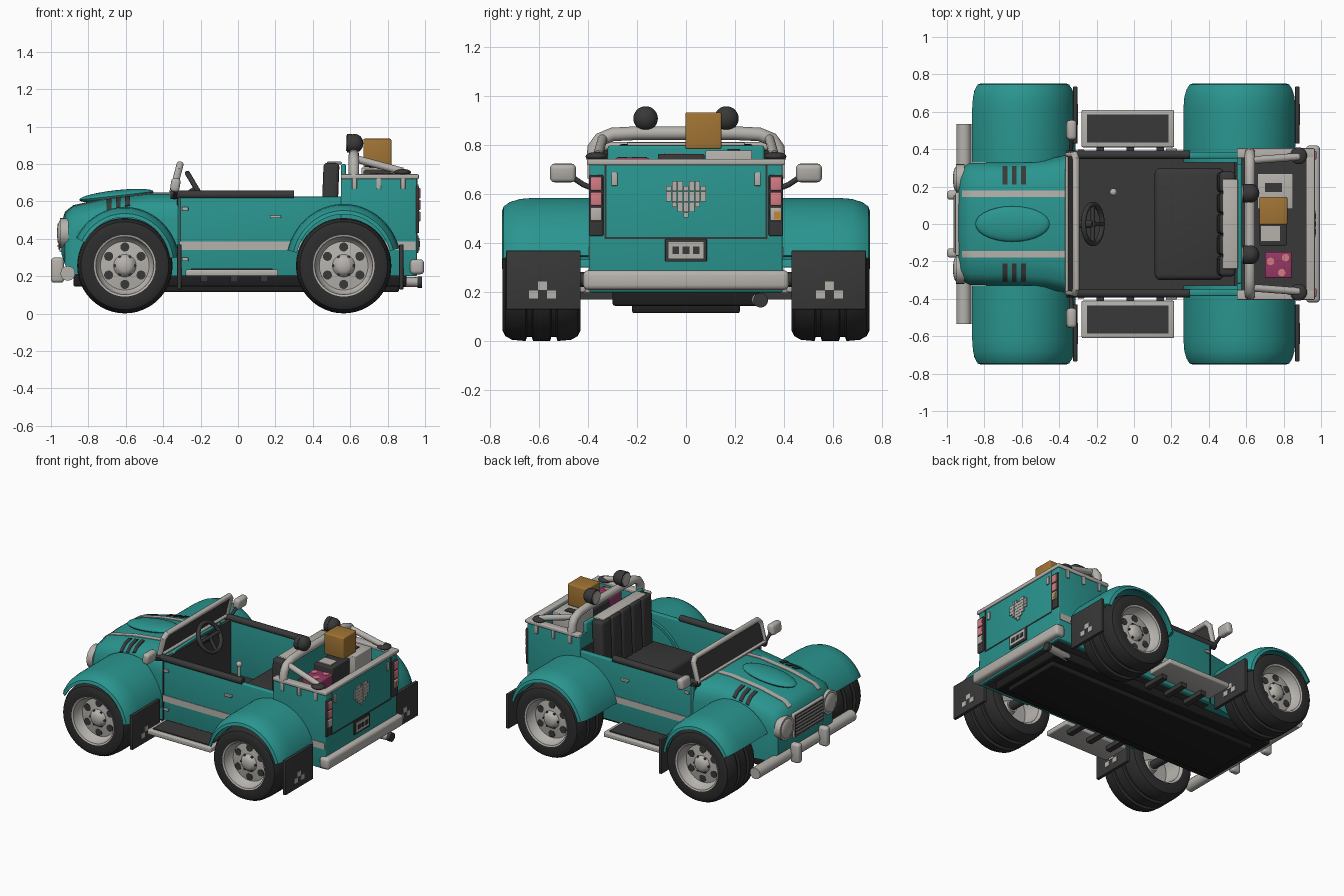
import bpy, bmesh, math
from mathutils import Matrix, Vector

cube = bpy.data.objects.get("Cube")
if cube:
    bpy.data.objects.remove(cube, do_unlink=True)


def material(name, r, g, b):
    mat = bpy.data.materials.new(name)
    mat.use_nodes = True
    mat.diffuse_color = (r, g, b, 1)
    node = next(n for n in mat.node_tree.nodes if n.type == 'BSDF_PRINCIPLED')
    node.inputs["Base Color"].default_value = (r, g, b, 1)
    node.inputs["Roughness"].default_value = 0.6
    return mat


teal = material("teal_paint", .023, .3, .275)
light = material("light_grey", .47, .45, .42)
dark = material("dark_grey", .04, .04, .04)
rubber = material("tyre_black", .026, .026, .026)
under = material("underside_black", .013, .013, .013)
brown = material("cardboard_brown", .36, .175, .035)
pink = material("tail_light_pink", .66, .2, .23)
magenta = material("magenta", .3, .04, .125)
orange = material("indicator_orange", .55, .25, .03)


def finish(bm, name, mat, smooth=True):
    bmesh.ops.recalc_face_normals(bm, faces=bm.faces[:])
    mesh = bpy.data.meshes.new(name)
    bm.to_mesh(mesh)
    bm.free()
    return place(mesh, name, mat, smooth)


def place(mesh, name, mat, smooth=True):
    mesh.materials.clear()
    mesh.materials.append(mat)
    for poly in mesh.polygons:
        poly.use_smooth = smooth
    if smooth:
        mesh.set_sharp_from_angle(angle=math.radians(35))
    obj = bpy.data.objects.new(name, mesh)
    bpy.context.scene.collection.objects.link(obj)
    return obj


def box(name, mat, x, y, z, bevel=0, tilt=0):
    bm = bmesh.new()
    size = [b - a for a, b in (x, y, z)]
    centre = Vector([(a + b) / 2 for a, b in (x, y, z)])
    bmesh.ops.create_cube(bm, size=1)
    bmesh.ops.scale(bm, vec=size, verts=bm.verts[:])
    if bevel:
        bmesh.ops.bevel(bm, geom=bm.edges[:], offset=bevel, segments=3, profile=.5, affect='EDGES')
    bm.transform(Matrix.Translation(centre) @ Matrix.Rotation(tilt, 4, 'Y'))
    return finish(bm, name, mat)


def pair(name, mat, x, y, z, bevel=0, tilt=0):
    for s in (-1, 1):
        box(f"{name}_{SIDE[s]}", mat, x, sorted((s * y[0], s * y[1])), z, bevel, tilt)


def ball(name, mat, centre, scale, tilt=0):
    bm = bmesh.new()
    bmesh.ops.create_uvsphere(bm, u_segments=28, v_segments=14, radius=1)
    bm.transform(Matrix.Translation(centre) @ Matrix.Rotation(tilt, 4, 'Y') @ Matrix.Diagonal((*scale, 1)))
    return finish(bm, name, mat)


def disc(name, mat, centre, radius, depth, axis='X', top=None):
    bm = bmesh.new()
    bmesh.ops.create_cone(bm, cap_ends=True, segments=28, radius1=radius, radius2=top or radius, depth=depth)
    turn = {'X': Matrix.Rotation(-math.pi / 2, 4, 'Y'), 'Y': Matrix.Rotation(math.pi / 2, 4, 'X')}
    bm.transform(Matrix.Translation(centre) @ turn.get(axis, Matrix()))
    return finish(bm, name, mat)


def tube(name, mat, points, radius, cyclic=False):
    curve = bpy.data.curves.new(name, 'CURVE')
    curve.dimensions = '3D'
    curve.bevel_depth, curve.bevel_resolution, curve.use_fill_caps = radius, 4, True
    spline = curve.splines.new('POLY')
    spline.points.add(len(points) - 1)
    for p, co in zip(spline.points, points):
        p.co = (*co, 1)
    spline.use_cyclic_u = cyclic
    helper = bpy.data.objects.new(name + "_path", curve)
    mesh = bpy.data.meshes.new_from_object(helper)
    bpy.data.objects.remove(helper)
    return place(mesh, name, mat)


def skin(name, mat, rings, wrap, closed, caps=False):
    """Joins rings of points into one surface."""
    bm = bmesh.new()
    rows = [[bm.verts.new(p) for p in ring] for ring in rings]
    n = len(rows[0])
    for i in range(len(rows) if wrap else len(rows) - 1):
        a, b = rows[i], rows[(i + 1) % len(rows)]
        for j in range(n if closed else n - 1):
            k = (j + 1) % n
            bm.faces.new((a[j], a[k], b[k], b[j]))
    if caps:
        bm.faces.new(rows[0])
        bm.faces.new(rows[-1])
    bmesh.ops.remove_doubles(bm, verts=bm.verts[:], dist=.0005)
    return finish(bm, name, mat)


def lathe(name, mat, profile, cx, cz, cy=0, side=1, arc=None, stretch=1):
    steps = 48
    start, end = arc or (0, 360)
    angles = [math.radians(start + (end - start) * i / steps) for i in range(steps + bool(arc))]
    rings = [[(cx + stretch * r * math.cos(a), side * (cy + y), cz + r * math.sin(a))
              for y, r in profile] for a in angles]
    return skin(name, mat, rings, not arc, bool(arc), bool(arc))


SIDE = {-1: "front_side", 1: "back_side"}

# Hood: lofted sections of station, half width, top, bottom
STATIONS = [(-.945, .25, .48, .32), (-.925, .3, .545, .26), (-.88, .325, .58, .21),
            (-.7, .33, .62, .2), (-.47, .345, .648, .2), (-.31, .38, .645, .2)]
SHOULDER = [(.14, .008), (.06, .03), (.03, .055), (.012, .085), (0, .14)]


def blend(t, rows):
    for a, b in zip(rows, rows[1:]):
        if t <= b[0]:
            f = max(0, (t - a[0]) / (b[0] - a[0]))
            return [p + (q - p) * f for p, q in zip(a, b)]
    return rows[-1]


def hood_z(x, y):
    _, w, top, _ = blend(x, STATIONS)
    return top - blend(abs(y), [(0, 0)] + [(w - inset, drop) for inset, drop in SHOULDER])[1]


def hood_patch(name, mat, x, y, lift):
    rings = []
    for i in range(25):
        px = x[0] + (x[1] - x[0]) * i / 24
        ys = [y[0] + (y[1] - y[0]) * j / 6 for j in range(7)]
        rings.append([(px, v, hood_z(px, v) + lift) for v in ys] + [(px, v, hood_z(px, v) - lift) for v in ys[::-1]])
    skin(name, mat, rings, False, True, True)


rings = []
for x, w, top, low in STATIONS:
    half = [(w - inset, top - drop) for inset, drop in SHOULDER] + [(w, low)]
    rings.append([(x, -y, z) for y, z in half[::-1]] + [(x, 0, top)] + [(x, y, z) for y, z in half])
skin("hood", teal, rings, False, True, True)
ball("hood_bulge", teal, (-.65, 0, .63), (.2, .095, .03), -.11)
for s in SIDE:
    hood_patch("hood_stripe_" + SIDE[s], light, (-.92, -.36), sorted((s * .145, s * .18)), .004)
    for i in range(3):
        x = -.69 + i * .05
        hood_patch(f"hood_vent_{i}_{SIDE[s]}", dark, (x - .013, x + .013), sorted((s * .21, s * .31)), .006)

# Nose: grille, headlights and bumper
box("grille_frame", light, (-.955, -.93), (-.17, .17), (.33, .5), .008)
box("grille_back", dark, (-.959, -.94), (-.155, .155), (.343, .487))
for i in range(6):
    z = .357 + i * .023
    box(f"grille_slat_{i}", light, (-.966, -.95), (-.15, .15), (z, z + .009))
for s in SIDE:
    disc("headlight_ring_" + SIDE[s], light, (-.93, s * .24, .43), .08, .045)
    ball("headlight_lens_" + SIDE[s], light, (-.95, s * .24, .43), (.018, .066, .066))
tube("front_bumper", light, [(-.91, -.535, .215), (-.91, .535, .215)], .04)
pair("bumper_guard", light, (-1, -.93), (.13, .18), (.165, .3), .018)

# Cabin tub
pair("cabin_wall", teal, (-.32, .57), (.35, .385), (.2, .625), .008)
box("cabin_floor", dark, (-.32, .56), (-.36, .36), (.2, .26))
box("firewall", dark, (-.325, -.3), (-.355, .355), (.2, .63))
pair("body_stripe", light, (-.31, .55), (.38, .389), (.34, .385))
pair("door_seam", dark, (-.313, -.305), (.38, .388), (.2, .62))
pair("door_handle", light, (.17, .23), (.385, .403), (.51, .525), .004)
for z in (.28, .55):
    pair(f"door_hinge_{z:.1f}", light, (-.3, -.265), (.385, .398), (z, z + .02), .004)
for s in SIDE:
    tube("padded_rail_" + SIDE[s], dark, [(-.36, s * .37, .635), (.3, s * .37, .635)], .023)

# Seat, gear lever and steering wheel
box("seat_cushion", dark, (.11, .48), (-.3, .3), (.26, .47), .03)
for i in range(5):
    y = -.28 + i * .112
    box(f"seat_back_pad_{i}", dark, (.45, .535), (y, y + .112), (.42, .805), .02, .04)
box("seat_back_cap", light, (.475, .555), (-.24, .24), (.798, .812), .005)
tube("gear_lever", light, [(-.11, .17, .25), (-.11, .17, .43)], .01)
ball("gear_knob", light, (-.11, .17, .44), (.02, .02, .02))
ring = [math.tau * i / 32 for i in range(32)]
tube("steering_wheel", dark, [(-.22 - .05 * math.sin(a), .105 * math.cos(a), .665 + .085 * math.sin(a)) for a in ring], .014, True)
tube("steering_column", dark, [(-.215, 0, .665), (-.32, 0, .6)], .022)
tube("steering_spoke_wide", dark, [(-.22, -.1, .665), (-.22, .1, .665)], .012)
tube("steering_spoke_low", dark, [(-.22, 0, .665), (-.17, 0, .585)], .012)

# Windscreen and mirrors
frame = [(-.35, .37, .645), (-.317, .37, .77), (-.31, .345, .797)]
tube("windscreen_frame", light, frame + [(x, -y, z) for x, y, z in frame[::-1]], .019, True)
box("windscreen_glass", dark, (-.335, -.327), (-.36, .36), (.65, .795), 0, .26)
for s in SIDE:
    tube("mirror_arm_" + SIDE[s], dark, [(-.34, s * .37, .62), (-.335, s * .42, .64), (-.335, s * .48, .68)], .011)
pair("mirror", light, (-.36, -.31), (.45, .555), (.65, .725), .018, .15)

# Rear bed
pair("bed_wall", teal, (.55, .955), (.36, .395), (.2, .73), .006)
box("bed_tail", teal, (.925, .957), (-.393, .393), (.2, .73), .006)
box("bed_floor", dark, (.55, .94), (-.37, .37), (.2, .64))
box("bed_front_panel", teal, (.55, .578), (-.32, .32), (.5, .8), .012)
box("bed_front_wall", teal, (.55, .575), (-.38, .38), (.2, .73))
pair("bed_rim", light, (.55, .965), (.352, .405), (.72, .745), .006)
box("bed_rim_tail", light, (.92, .967), (-.405, .405), (.72, .745), .006)
pair("bed_stripe", light, (.55, .95), (.39, .399), (.34, .385))
for x in (.61, .74, .87):
    pair(f"rim_tab_{x}", light, (x, x + .025), (.39, .403), (.665, .73), .004)
pair("tail_tab", light, (.95, .966), (.28, .305), (.635, .69), .004)

# Tailgate details
pair("tailgate_seam", dark, (.955, .96), (.325, .332), (.42, .72))
box("tailgate_seam_low", dark, (.955, .96), (-.332, .332), (.418, .426))
pair("tail_light_housing", dark, (.95, .968), (.338, .396), (.43, .68), .005)
for i, mat in enumerate((light, pink, pink)):
    z = .492 + i * .062
    pair(f"tail_light_{i}", mat, (.96, .975), (.344, .39), (z, z + .055), .005)
box("indicator", orange, (.968, .977), (.36, .385), (.5, .53))
HEART = [" ## ## ", "#######", "#######", "#######", " ##### ", "  ###  ", "   #   "]
for row, line in enumerate(HEART):
    for col, mark in enumerate(line):
        if mark == "#":
            y, z = (col - 3) * .0235, .645 - row * .0215
            box(f"heart_pixel_{row}_{col}", light, (.955, .964), (y - .011, y + .011), (z - .01, z + .01))
box("plate_frame", dark, (.955, .965), (-.085, .085), (.325, .418), .003)
box("plate", light, (.96, .97), (-.072, .072), (.338, .405))
for i in range(3):
    y = (i - 1) * .042
    box(f"plate_mark_{i}", dark, (.968, .973), (y - .014, y + .014), (.357, .387))
box("rear_bumper", light, (.92, .995), (-.42, .42), (.21, .29), .02)

# Roll bar and spotlights
bar = [(.62, .38, .74), (.62, .375, .79), (.62, .35, .825), (.62, .3, .845), (.62, .2, .85)]
tube("roll_bar", light, bar + [(x, -y, z) for x, y, z in bar[::-1]], .028)
for s in SIDE:
    tube("roll_brace_" + SIDE[s], light, [(.62, s * .34, .83), (.88, s * .36, .76)], .02)
    ball("brace_foot_" + SIDE[s], dark, (.88, s * .365, .755), (.045, .045, .018))
    ball("spotlight_" + SIDE[s], dark, (.625, s * .165, .91), (.045, .05, .05))
    disc("spotlight_rim_" + SIDE[s], dark, (.597, s * .165, .91), .05, .03)
    disc("spotlight_lens_" + SIDE[s], light, (.581, s * .165, .91), .042, .006)

# Cargo
box("cardboard_box", brown, (.67, .82), (-.003, .145), (.785, .935), .008)
box("white_crate", light, (.66, .85), (.08, .27), (.63, .78), .005)
box("crate_mark", dark, (.7, .79), (.17, .22), (.775, .785))
box("dark_crate", dark, (.67, .815), (-.115, .075), (.63, .765), .006)
box("dark_crate_label", light, (.68, .78), (-.09, -.01), (.76, .77))
box("magenta_bag", magenta, (.7, .845), (-.29, -.15), (.63, .75), .01)
for x, y in ((.73, -.2), (.79, -.26), (.81, -.18)):
    disc(f"bag_spot_{x}", pink, (x, y, .75), .02, .005, 'Z')

# Chassis, running boards and exhaust
box("chassis", under, (-.88, .9), (-.3, .3), (.145, .215), .01)
box("chassis_pan", under, (-.8, .86), (-.22, .22), (.115, .15), .008)
pair("running_board", light, (-.28, .215), (.41, .61), (.2, .235), .008)
pair("running_board_tread", dark, (-.25, .185), (.435, .585), (.23, .242))
for x in (-.2, -.04, .12):
    pair(f"board_bracket_{x}", dark, (x, x + .04), (.29, .47), (.17, .2))
tube("exhaust_pipe", light, [(.6, .2, .18), (.8, .28, .17), (.98, .305, .168)], .026)
disc("exhaust_tip", dark, (.972, .305, .168), .03, .025)

# Wheels, fenders and mud flaps
TYRE = [(.155, .165), (.16, .21), (.148, .235), (.12, .25), (.065, .255), (.06, .238), (.04, .238), (.035, .255)]
TYRE += [(-y, r) for y, r in TYRE[::-1]]
RIM = [(.155, .168), (.15, .155), (.1, .145), (.085, .13), (.095, .06), (.115, .045), (.125, .03), (.125, 0)]
BACK = [(-.155, .168), (-.14, .15), (-.02, .14), (-.02, .05), (-.06, .04), (-.06, 0)]
for end, cx, arc, extra, flap in (("nose", -.605, (8, 152), 0, -.325), ("tail", .565, (16, 166), .016, .862)):
    shell = [(.33, .31), (.62, .31), (.68, .305), (.72, .292), (.745, .275), (.752, .255),
             (.738, .255), (.7, .28), (.62, .292), (.33, .292)]
    for s in SIDE:
        tag = f"{end}_{SIDE[s]}"
        lathe("tyre_" + tag, rubber, TYRE, cx, .256, .59, s)
        lathe("rim_" + tag, light, RIM, cx, .256, .59, s)
        lathe("rim_back_" + tag, light, BACK, cx, .256, .59, s)
        for i in range(6):
            a = math.tau * (i + .5) / 6
            disc(f"rim_hole_{i}_{tag}", dark, (cx + .1 * math.cos(a), s * .679, .256 + .1 * math.sin(a)), .024, .008, 'Y')
            disc(f"wheel_nut_{i}_{tag}", dark, (cx + .055 * math.sin(a), s * .692, .256 + .055 * math.cos(a)), .007, .01, 'Y')
        lathe("fender_" + tag, teal, [(y, r + extra) for y, r in shell], cx, .26, 0, s, arc, .95)
        tube("axle_" + tag, dark, [(cx, 0, .24), (cx, s * .55, .256)], .03)
    pair("mud_flap_" + end, dark, (flap, flap + .022), (.43, .735), (.13, .37), .003)
    for i, (dy, z) in enumerate(((0, .21), (-.037, .174), (.037, .174))):
        pair(f"flap_square_{end}_{i}", light, (flap + .02, flap + .025), (.567 + dy, .605 + dy), (z, z + .034))
